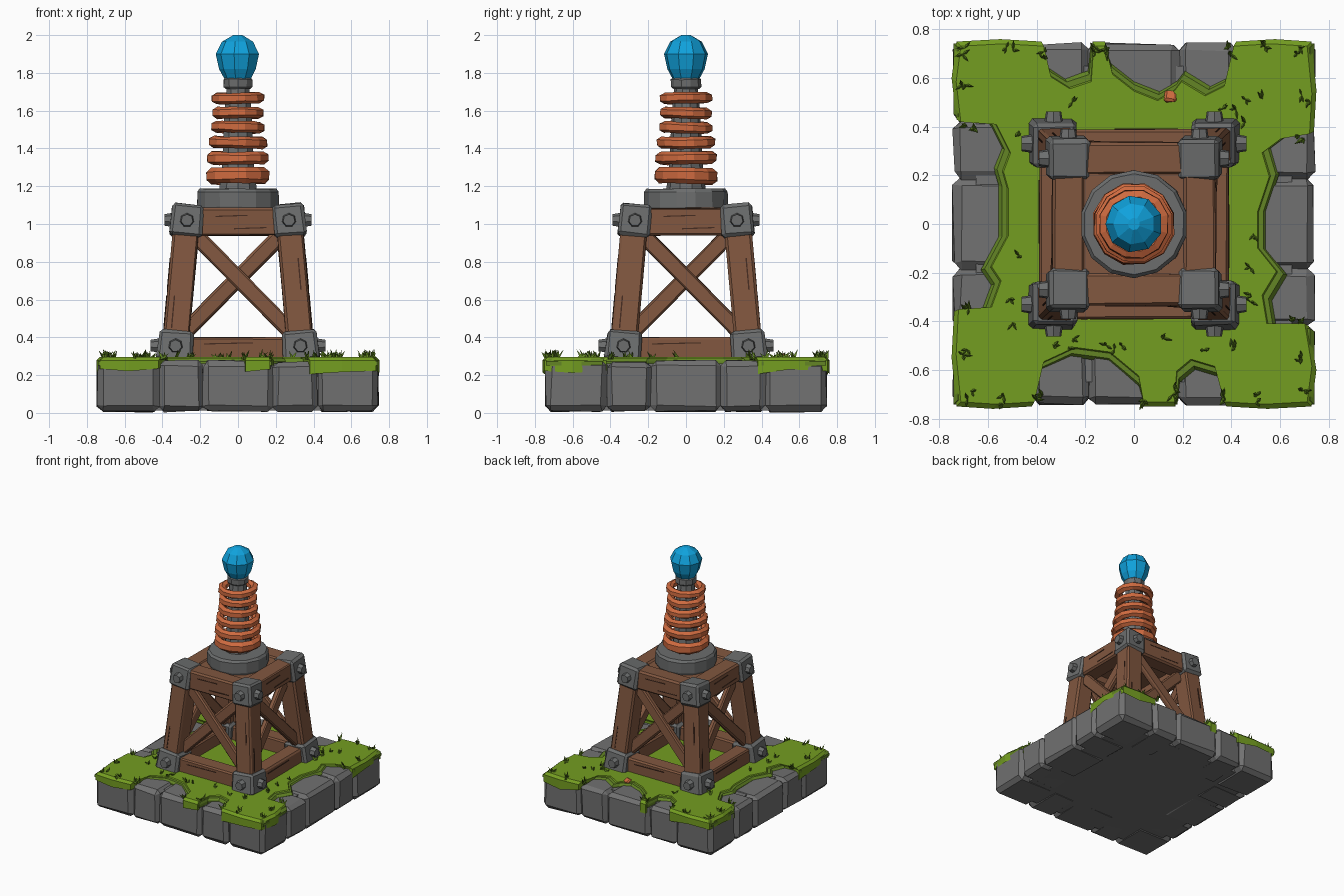
import bpy, bmesh, math, random
from mathutils import Matrix, Vector

if "Cube" in bpy.data.objects:
    bpy.data.objects.remove(bpy.data.objects["Cube"])

random.seed(4)


def mat(name, rgb):
    m = bpy.data.materials.new(name)
    m.diffuse_color = (*rgb, 1)
    m.use_nodes = True
    m.node_tree.nodes["Principled BSDF"].inputs["Base Color"].default_value = m.diffuse_color
    return m


STONE = mat("stone_grey", (0.165, 0.165, 0.165))
METAL = mat("iron_grey", (0.15, 0.155, 0.155))
WOOD = mat("brown_wood", (0.22, 0.095, 0.05))
GRAIN = mat("dark_wood_grain", (0.06, 0.025, 0.015))
COPPER = mat("copper", (0.62, 0.145, 0.05))
BLUE = mat("blue_glass", (0.005, 0.36, 0.72))
GRASS = mat("grass_green", (0.175, 0.34, 0.015))
OLIVE = mat("grass_rim", (0.125, 0.235, 0.018))
BLADE = mat("grass_blade", (0.11, 0.22, 0.014))


def finish(name, bm, material):
    bmesh.ops.recalc_face_normals(bm, faces=bm.faces)
    me = bpy.data.meshes.new(name)
    bm.to_mesh(me)
    bm.free()
    me.materials.append(material)
    ob = bpy.data.objects.new(name, me)
    bpy.context.collection.objects.link(ob)
    return ob


def block(name, a, b, sx, sy, material, bevel=0.012, jitter=0.0, hint=(1, 0, 0), taper=1.0):
    """Bevelled bar from a to b; hint sets the direction of its width sx."""
    a, b = Vector(a), Vector(b)
    z = (b - a).normalized()
    x = Vector(hint)
    x = (x - z * x.dot(z)).normalized()
    y = z.cross(x)
    bm = bmesh.new()
    bmesh.ops.create_cube(bm, size=1)
    for v in bm.verts:
        s = taper if v.co.z > 0 else 1
        v.co = Vector((v.co.x * sx * s, v.co.y * sy * s, v.co.z * (b - a).length))
    if bevel:
        bmesh.ops.bevel(bm, geom=bm.edges[:], offset=bevel, segments=1, affect='EDGES')
    for v in bm.verts:
        v.co += Vector([random.uniform(-jitter, jitter) for _ in range(3)])
    rot = Matrix((x, y, z)).transposed().to_4x4()
    bm.transform(Matrix.Translation((a + b) / 2) @ rot)
    return finish(name, bm, material)


def lathe(name, profile, sides, material, jitter=0.0, closed=False):
    """Turned part around the vertical axis from (radius, height) points."""
    bm = bmesh.new()
    rings = []
    for r, z in profile:
        ring = []
        for i in range(sides):
            t = 2 * math.pi * (i + 0.5) / sides
            rr = r + random.uniform(-jitter, jitter)
            ring.append(bm.verts.new((rr * math.cos(t), rr * math.sin(t),
                                      z + random.uniform(-jitter, jitter))))
        rings.append(ring)
    pairs = list(zip(rings, rings[1:])) + ([(rings[-1], rings[0])] if closed else [])
    for p, q in pairs:
        for i in range(sides):
            j = (i + 1) % sides
            bm.faces.new((p[i], p[j], q[j], q[i]))
    if not closed:
        bm.faces.new(rings[0])
        bm.faces.new(rings[-1])
    return finish(name, bm, material)


# Stone base: core slab and a border of 16 rough blocks
block("base_core", (0, 0, 0.012), (0, 0, 0.262), 1.3, 1.3, STONE, 0)
cuts = [-0.74, -0.42, -0.185, 0.185, 0.42, 0.74]
for i in range(5):
    for j in range(5):
        if i in (0, 4) or j in (0, 4):
            x0, x1, y0, y1 = cuts[i], cuts[i + 1], cuts[j], cuts[j + 1]
            cx, cy = (x0 + x1) / 2, (y0 + y1) / 2
            block("border_stone", (cx, cy, 0.008), (cx, cy, random.uniform(0.268, 0.28)),
                  x1 - x0 + 0.004, y1 - y0 + 0.004, STONE, 0.03, 0.006)

# Grass sheet outline, hanging over the rim at the corners
outline = [(-.73, .75), (-.55, .76), (-.38, .75), (-.35, .62), (-.27, .57), (-.18, .6),
           (-.17, .75), (-.12, .75), (-.09, .63), (0, .56), (.1, .52), (.17, .56), (.2, .6),
           (.3, .54), (.38, .58), (.42, .75), (.58, .76), (.73, .75),
           (.75, .55), (.74, .38), (.62, .36), (.54, .3), (.57, .2), (.52, .05), (.52, -.1),
           (.6, -.2), (.54, -.3), (.56, -.42), (.72, -.42), (.75, -.6), (.73, -.75),
           (.55, -.76), (.38, -.75), (.34, -.6), (.24, -.57), (.18, -.62), (.17, -.75),
           (.04, -.75), (.02, -.64), (-.1, -.54), (-.25, -.52), (-.38, -.58), (-.42, -.75),
           (-.58, -.76), (-.73, -.75), (-.75, -.55), (-.74, -.36), (-.6, -.35), (-.56, -.24),
           (-.6, -.18), (-.53, -.05), (-.53, .15), (-.55, .22), (-.52, .3), (-.58, .42),
           (-.73, .43), (-.75, .6)]


def turf(name, scale, limit, top, material, overhang):
    bm = bmesh.new()
    rings = [[], [], []]
    for x, y in outline:
        edge = max(abs(x), abs(y)) > 0.7
        low = random.uniform(0.2, 0.235) if edge and overhang else 0.25
        x, y = [max(-limit, min(limit, c * scale)) for c in (x, y)]
        for ring, s, z in zip(rings, (0.975, 1, 1), (top, top - 0.018, low)):
            ring.append(bm.verts.new((x * s, y * s, z)))
    for p, q in zip(rings, rings[1:]):
        for i in range(len(p)):
            j = (i + 1) % len(p)
            bm.faces.new((p[i], p[j], q[j], q[i]))
    cap = bm.faces.new(rings[0])
    bmesh.ops.triangulate(bm, faces=[cap])
    return finish(name, bm, material)


turf("grass_rim", 1.05, 0.742, 0.289, OLIVE, False)
turf("grass_sheet", 1.0, 0.76, 0.296, GRASS, True)

# Grass tufts: small three-sided blades
spots = []
for x, y in outline:
    if max(abs(x), abs(y)) > 0.7:
        spots += [(x * random.uniform(.9, .98), y * random.uniform(.9, .98)) for _ in range(2)]
for _ in range(26):
    u, w = random.uniform(-0.55, 0.55), random.choice((-1, 1)) * random.uniform(0.45, 0.52)
    spots.append((u, w) if random.random() < 0.5 else (w, u))
bm = bmesh.new()
for x, y in spots:
    for _ in range(3):
        tilt = Matrix.Rotation(random.uniform(0, 6.28), 4, 'Z') @ Matrix.Rotation(random.uniform(.3, .9), 4, 'X')
        h = random.uniform(0.035, 0.06)
        bmesh.ops.create_cone(bm, segments=3, radius1=0.011, radius2=0, depth=h, cap_ends=True,
                              matrix=Matrix.Translation((x, y, 0.285)) @ tilt @ Matrix.Translation((0, 0, h / 2)))
finish("grass_tufts", bm, BLADE)
block("copper_scrap", (0.15, 0.52, 0.285), (0.15, 0.53, 0.305), 0.045, 0.05, COPPER, 0.008, 0.004)


def on_leg(sx, sy, z):
    r = 0.33 - 0.06 * (z - 0.36) / 0.66
    return Vector((sx * r, sy * r, z))


# Leaning legs with iron brackets and bolts
for sx in (-1, 1):
    for sy in (-1, 1):
        block("leg", on_leg(sx, sy, 0.3), on_leg(sx, sy, 1.05), 0.14, 0.14, WOOD, 0.012, 0.003)
        for name, z0, z1, w, t in (("foot_bracket", 0.27, 0.43, 0.195, 0.92),
                                   ("top_bracket", 0.93, 1.1, 0.172, 0.98)):
            block(name, on_leg(sx, sy, z0), on_leg(sx, sy, z1), w, w, METAL, 0.016, 0.003, taper=t)
            c = on_leg(sx, sy, (z0 + z1) / 2 + 0.005)
            for d in (Vector((sx, 0, 0)), Vector((0, sy, 0))):
                bm = bmesh.new()
                bmesh.ops.create_cone(bm, segments=7, radius1=0.042, radius2=0.032, depth=0.06, cap_ends=True)
                bm.transform(Matrix.Translation(c + d * (w / 2 + 0.004)) @
                             d.to_track_quat('Z', 'Y').to_matrix().to_4x4())
                finish("bolt", bm, METAL)

# Rails, cross braces and wood grain on each of the four sides
for k in range(4):
    R = Matrix.Rotation(k * math.pi / 2, 3, 'Z')

    def bar(name, a, b, sx, sy, material, bevel=0.01, jitter=0.003):
        block(name, R @ Vector(a), R @ Vector(b), sx, sy, material, bevel, jitter, R @ Vector((0, 1, 0)))

    bar("top_rail", (-0.25, -0.27, 1.012), (0.25, -0.27, 1.012), 0.13, 0.145, WOOD)
    bar("bottom_rail", (-0.3, -0.33, 0.335), (0.3, -0.33, 0.335), 0.12, 0.13, WOOD)
    for s, off in ((-1, 0.012), (1, -0.012)):
        bar("cross_brace", (s * 0.28, -0.315 + off, 0.43), (-s * 0.23, -0.275 + off, 0.945), 0.045, 0.085, WOOD)
    for x0, x1, y, z in ((-0.12, 0.05, -0.335, 1.04), (-0.02, 0.15, -0.335, 0.975), (-0.18, 0.08, -0.39, 0.365)):
        bar("grain_line", (x0, y, z), (x1, y, z + 0.006), 0.007, 0.006, GRAIN, 0, 0)
    for s in (-1, 1):
        a, b = on_leg(s, -1, 0.55 + 0.1 * s), on_leg(s, -1, 0.72 + 0.1 * s)
        shift = Vector((0.03 * s, -0.07, 0))
        bar("grain_line", a + shift, b + shift, 0.007, 0.007, GRAIN, 0, 0)

# Platform and turned iron core
block("platform", (0, 0, 1.0), (0, 0, 1.075), 0.46, 0.46, WOOD, 0)
lathe("iron_disc", [(0.215, 1.07), (0.222, 1.09), (0.222, 1.17), (0.208, 1.187)], 14, METAL, 0.002)
lathe("core_pole", [(0.105, 1.18), (0.1, 1.22), (0.088, 1.32), (0.075, 1.6), (0.062, 1.72)], 10, METAL)
lathe("neck_collar", [(0.07, 1.715), (0.08, 1.725), (0.08, 1.765), (0.07, 1.775)], 10, METAL, 0.002)

# Copper coil rings
for z, r, h in ((1.255, .175, .042), (1.35, .172, .034), (1.432, .163, .031),
                (1.512, .148, .031), (1.588, .143, .03), (1.667, .147, .03)):
    section = [(r - 0.03 + 0.03 * math.cos(t), z + h * math.sin(t))
               for t in [math.pi * (i + 0.5) / 3 for i in range(6)]]
    ring = lathe("coil_ring", section, 12, COPPER, 0.003, True)
    # slight lean about the ring's own centre
    lean = Matrix.Rotation(random.uniform(-.03, .03), 4, 'X') @ Matrix.Rotation(random.uniform(-.03, .03), 4, 'Y')
    ring.data.transform(Matrix.Translation((0, 0, z)) @ lean @ Matrix.Translation((0, 0, -z)))

# Glass bulb
lathe("bulb", [(0.07, 1.765), (0.1, 1.82), (0.118, 1.9), (0.085, 1.965), (0.025, 2.0)], 9, BLUE)
